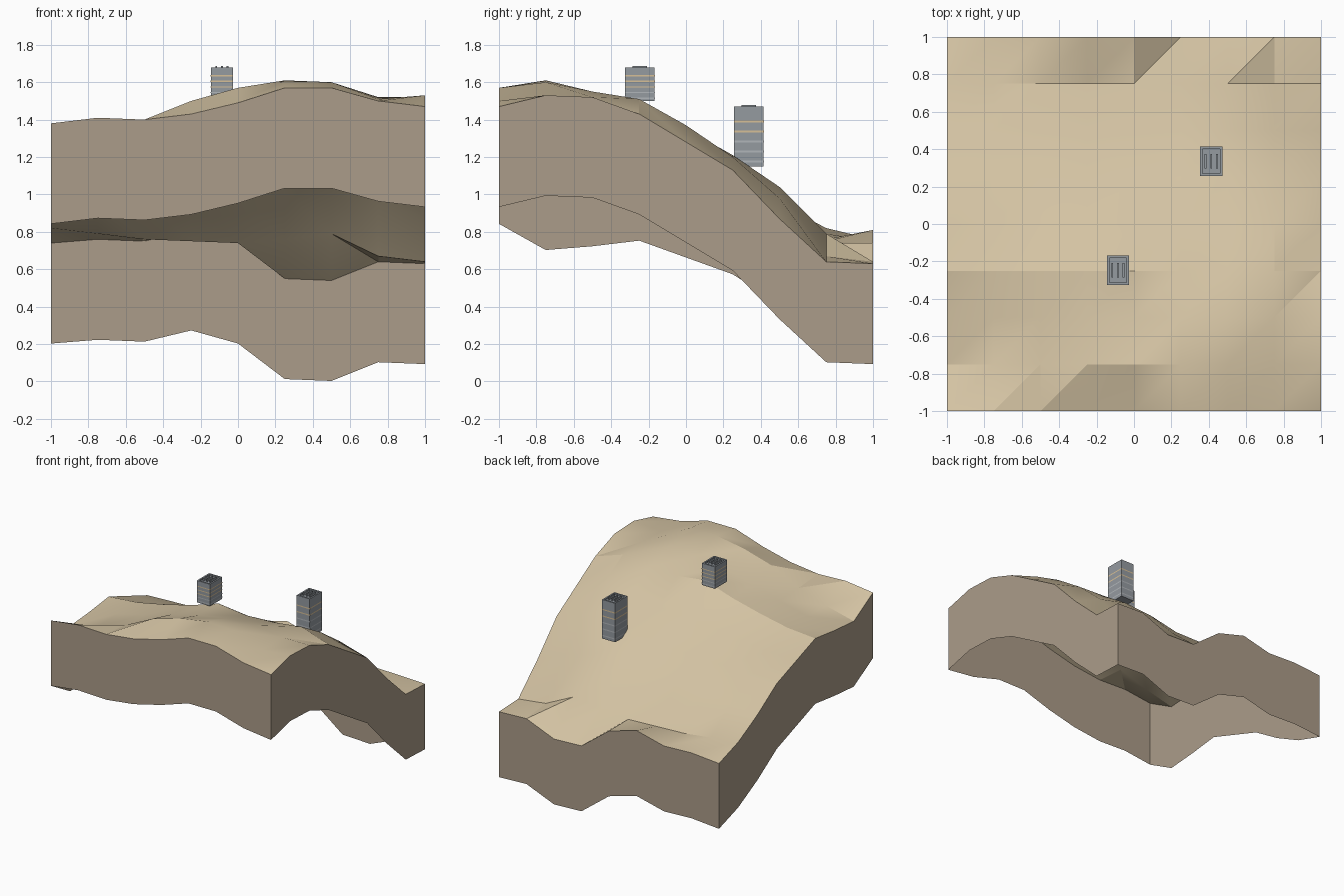
import bpy
import bmesh
from mathutils import Matrix

if "Cube" in bpy.data.objects:
    bpy.data.objects.remove(bpy.data.objects["Cube"])


def material(name, srgb):
    rgba = tuple((c / 255) ** 2.2 for c in srgb) + (1,)
    mat = bpy.data.materials.new(name)
    mat.use_nodes = True
    mat.diffuse_color = rgba
    shader = mat.node_tree.nodes["Principled BSDF"]
    shader.inputs["Base Color"].default_value = rgba
    shader.inputs["Roughness"].default_value = 0.9
    return mat


sand = material("sand", (210, 193, 161))
earth = material("earth", (170, 155, 136))
concrete = material("concrete", (147, 153, 159))
pale_band = material("pale_band", (176, 180, 184))
warm_band = material("warm_band", (214, 190, 150))


def finish(bm, name, materials):
    mesh = bpy.data.meshes.new(name)
    bm.to_mesh(mesh)
    bm.free()
    for mat in materials:
        mesh.materials.append(mat)
    obj = bpy.data.objects.new(name, mesh)
    bpy.context.collection.objects.link(obj)
    return obj


def add_box(bm, low, high, index=0):
    size = [b - a for a, b in zip(low, high)]
    centre = [(a + b) / 2 for a, b in zip(low, high)]
    matrix = Matrix.Translation(centre) @ Matrix.Diagonal((*size, 1))
    verts = bmesh.ops.create_cube(bm, size=1, matrix=matrix)["verts"]
    faces = {f for v in verts for f in v.link_faces}
    for face in faces:
        face.material_index = index
    return faces


# Hillside heights in hundredths, one row per step from front to back
HEIGHTS = [
    "138 141 140 143 149 157 157 150 147",
    "124 130 138 150 157 161 160 151 153",
    "126 131 137 144 150 154 155 152 152",
    "129 131 136 142 150 147 148 151 143",
    "120 121 124 128 130 131 135 137 128",
    "111 112 113 114 115 119 121 120 113",
    "95 96 96 97 97 102 104 98 87",
    "82 79 76 75 74 76 79 67 64",
    "74 76 75 81 74 55 54 64 63",
]
STEP = 0.25
SKIRT = 0.537


def build_hillside():
    bm = bmesh.new()
    grid = [[bm.verts.new((i * STEP - 1, j * STEP - 1, int(h) / 100))
             for i, h in enumerate(row.split())]
            for j, row in enumerate(HEIGHTS)]
    # Triangulated ground
    for near, far in zip(grid, grid[1:]):
        for i in range(len(near) - 1):
            bm.faces.new((near[i], near[i + 1], far[i + 1]))
            bm.faces.new((near[i], far[i + 1], far[i]))
    # Earth walls hanging from the rim, open underneath
    rim = [e for e in bm.edges if e.is_boundary]
    out = bmesh.ops.extrude_edge_only(bm, edges=rim)["geom"]
    lower = [g for g in out if isinstance(g, bmesh.types.BMVert)]
    bmesh.ops.translate(bm, verts=lower, vec=(0, 0, -SKIRT))
    for face in out:
        if isinstance(face, bmesh.types.BMFace):
            face.material_index = 1
    bmesh.ops.recalc_face_normals(bm, faces=bm.faces)
    bm.normal_update()
    if sum(f.normal.z for f in bm.faces) < 0:
        bmesh.ops.reverse_faces(bm, faces=bm.faces)
    obj = finish(bm, "hillside", [sand, earth])
    bpy.ops.object.select_all(action="DESELECT")
    obj.select_set(True)
    bpy.context.view_layer.objects.active = obj
    bpy.ops.object.shade_smooth_by_angle(angle=0.4)


def build_tower(name, x, y, base, top, warm_floors):
    half_x, half_y = 0.059, 0.079
    height = top - base
    bm = bmesh.new()
    # Block with a shallow sunken roof behind a parapet
    faces = add_box(bm, (x - half_x, y - half_y, base),
                    (x + half_x, y + half_y, top))
    roof = max(faces, key=lambda f: f.calc_center_median().z)
    bmesh.ops.inset_region(bm, faces=[roof], thickness=0.018)
    sunk = bmesh.ops.extrude_discrete_faces(bm, faces=[roof])["faces"][0]
    bmesh.ops.translate(bm, verts=sunk.verts, vec=(0, 0, -0.01))
    # Roof units
    for k in (-1, 0, 1):
        cx = x + k * 0.03
        add_box(bm, (cx - 0.005, y - 0.038, top - 0.01),
                (cx + 0.005, y + 0.038, top + 0.007))
    # Window bands, warm on the upper floors
    thick = 0.002 + height * 0.008
    for floor in range(5):
        z = top - height * (0.25 + floor / 6)
        index = 2 if floor < warm_floors else 1
        grow = 0.001
        band = add_box(bm, (x - half_x - grow, y - half_y - grow, z - thick),
                       (x + half_x + grow, y + half_y + grow, z + thick), index)
        caps = [f for f in band if abs(f.normal.z) > 0.5]
        bmesh.ops.delete(bm, geom=caps, context="FACES_ONLY")
    finish(bm, name, [concrete, pale_band, warm_band])


build_hillside()
build_tower("upper_tower", -0.086, -0.247, 1.5, 1.68, 3)
build_tower("lower_tower", 0.413, 0.336, 1.15, 1.47, 2)
